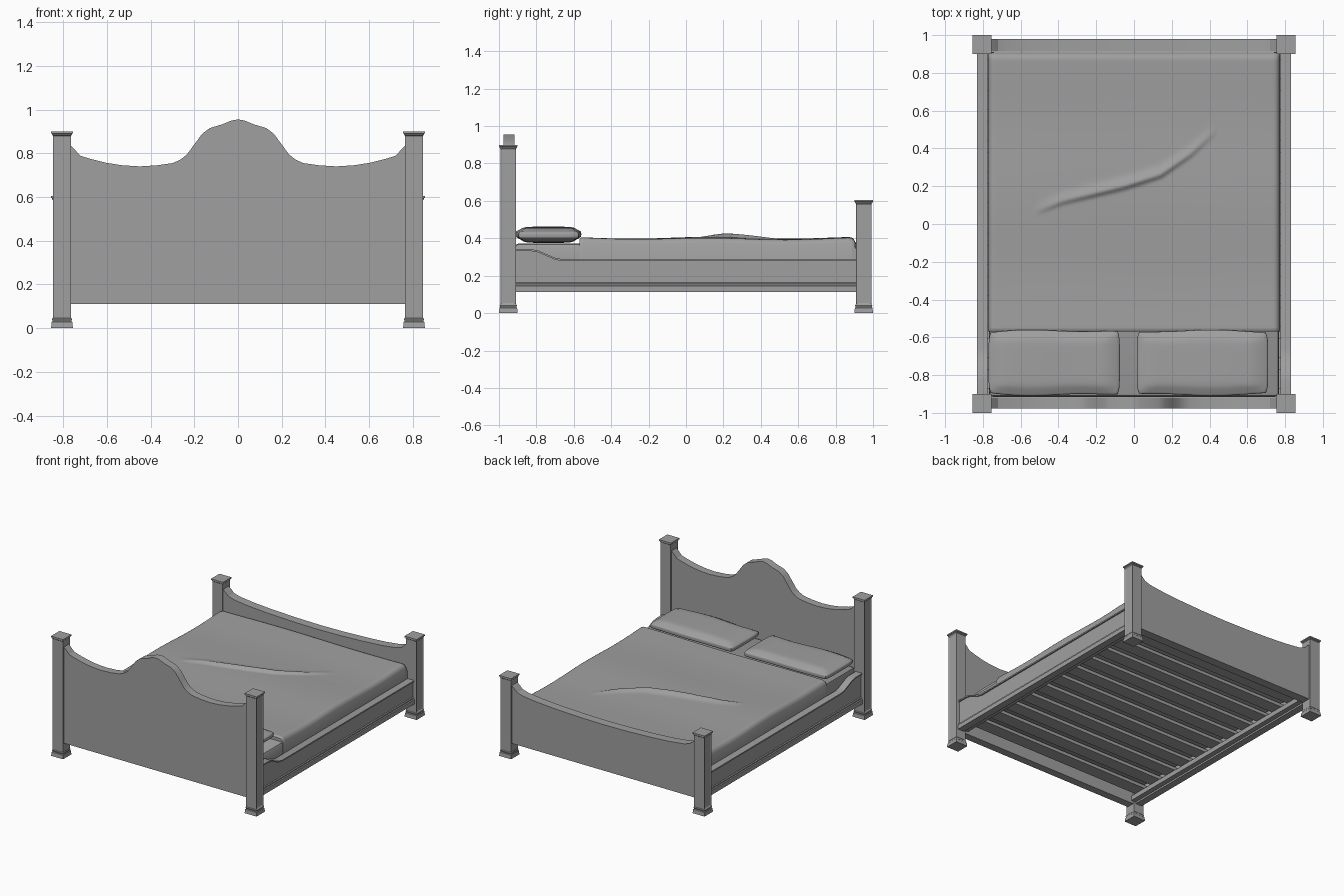
import bpy, bmesh, math

cube = bpy.data.objects.get("Cube")
if cube:
    bpy.data.objects.remove(cube, do_unlink=True)

grey = bpy.data.materials.new("plain grey")
grey.use_nodes = True
COLOUR = (0.35, 0.35, 0.35, 1)
grey.diffuse_color = COLOUR
grey.node_tree.nodes["Principled BSDF"].inputs["Base Color"].default_value = COLOUR


def finish(name, bm, angle=None):
    """Turn a bmesh into a named object, smooth if an angle is given."""
    bmesh.ops.recalc_face_normals(bm, faces=bm.faces)
    mesh = bpy.data.meshes.new(name)
    bm.to_mesh(mesh)
    bm.free()
    mesh.materials.append(grey)
    ob = bpy.data.objects.new(name, mesh)
    bpy.context.collection.objects.link(ob)
    if angle:
        bpy.ops.object.select_all(action='DESELECT')
        ob.select_set(True)
        bpy.context.view_layer.objects.active = ob
        bpy.ops.object.shade_smooth_by_angle(angle=math.radians(angle))
    return ob


def box(name, x0, x1, y0, y1, z0, z1, bevel=0, segments=2):
    bm = bmesh.new()
    bmesh.ops.create_cube(bm, size=1)
    for v in bm.verts:
        v.co = ((x0 + x1) / 2 + v.co.x * (x1 - x0),
                (y0 + y1) / 2 + v.co.y * (y1 - y0),
                (z0 + z1) / 2 + v.co.z * (z1 - z0))
    if bevel:
        bmesh.ops.bevel(bm, geom=bm.edges[:], offset=bevel, segments=segments,
                        profile=0.5, affect='EDGES')
    return finish(name, bm, 40 if bevel else None)


def extrude(name, outline, axis, a, b):
    """Extrude a 2D outline (u, z) from a to b along x or y."""
    bm = bmesh.new()
    rows = []
    for d in (a, b):
        rows.append([bm.verts.new((d, u, z) if axis == 'x' else (u, d, z))
                     for u, z in outline])
    n = len(outline)
    for row in rows:
        bm.faces.new(row)
    for i in range(n):
        j = (i + 1) % n
        bm.faces.new((rows[0][i], rows[0][j], rows[1][j], rows[1][i]))
    return finish(name, bm, 25)


def interpolate(points, t):
    for (x0, y0), (x1, y1) in zip(points, points[1:]):
        if t <= x1:
            return y0 + (y1 - y0) * (t - x0) / (x1 - x0)
    return points[-1][1]


# Square posts with moulded feet and caps
def post(name, cx, cy, h):
    profile = [(.05, 0), (.047, .028), (.043, .032), (.046, .042), (.042, .047),
               (.042, h - .02), (.046, h - .016), (.046, h - .011),
               (.05, h - .009), (.05, h)]
    bm = bmesh.new()
    rings = [[bm.verts.new((cx + sx * r, cy + sy * r, z))
              for sx, sy in ((-1, -1), (1, -1), (1, 1), (-1, 1))] for r, z in profile]
    for lower, upper in zip(rings, rings[1:]):
        for i in range(4):
            j = (i + 1) % 4
            bm.faces.new((lower[i], lower[j], upper[j], upper[i]))
    bm.faces.new(rings[0])
    bm.faces.new(rings[-1])
    bmesh.ops.recalc_face_normals(bm, faces=bm.faces)
    # shallow panel on the outer side of the shaft
    side = 1 if cx > 0 else -1
    panel = [f for f in bm.faces if f.normal.x * side > .99 and f.calc_area() > .02]
    bmesh.ops.inset_region(bm, faces=panel, thickness=.009, depth=-.004)
    return finish(name, bm)


for side, sx in (("left", 1), ("right", -1)):
    post(f"{side}_head_post", sx * .805, -.95, .9)
    post(f"{side}_foot_post", sx * .805, .95, .605)


# Headboard and footboard, each from half of a symmetrical top edge
def board(name, half, y0, y1):
    top = [(-x, z) for x, z in reversed(half) if x > 0] + half
    edge = half[-1][0]
    extrude(name, top + [(edge, .11), (-edge, .11)], 'y', y0, y1)


board("headboard", [(0, .955), (.03, .95), (.07, .933), (.13, .915), (.165, .888),
                    (.2, .84), (.235, .793), (.265, .77), (.3, .755), (.37, .745),
                    (.45, .74), (.53, .745), (.6, .756), (.67, .773), (.72, .788),
                    (.745, .815), (.77, .84)], -.977, -.918)
board("footboard", [(0, .455), (.2, .458), (.4, .466), (.55, .476), (.67, .49),
                    (.72, .505), (.745, .53), (.77, .55)], .913, .98)

# Side rails: slab, capping that follows the sweep, moulded skirting, slat ledge
sweep = [(-.91, .332), (-.83, .332), (-.79, .325), (-.74, .303), (-.7, .286),
         (-.66, .278), (.91, .278)]
cap = [(y, z + .01) for y, z in sweep]
for side, s in (("left", 1), ("right", -1)):
    extrude(f"{side}_rail", sweep + [(.91, .115), (-.91, .115)], 'x', s * .785, s * .82)
    extrude(f"{side}_rail_cap", cap + sweep[::-1], 'x', s * .776, s * .83)
    skirting = [(s * x, z) for x, z in ((.778, .112), (.832, .112), (.832, .145),
                                        (.826, .15), (.826, .158), (.818, .165),
                                        (.778, .165))]
    extrude(f"{side}_rail_skirting", skirting, 'y', -.91, .91)
    box(f"{side}_slat_ledge", *sorted((s * .74, s * .785)), -.91, .91, .125, .16)

# Cross slats
COUNT = 11
for i in range(COUNT):
    y = -.82 + i * 1.64 / (COUNT - 1)
    box(f"slat_{i + 1}", -.78, .78, y - .05, y + .05, .16, .185)

# Mattress
box("mattress", -.768, .768, -.915, .9, .2, .372, .02)

# Duvet: wavy sheet with rounded borders and one diagonal fold
fold = [(-.52, .065), (-.38, .12), (-.05, .2), (.14, .26), (.3, .37), (.43, .49)]
W, Y0, Y1 = .773, -.57, .908


def duvet_height(x, y):
    z = .4 + .005 * math.sin(7.5 * y + .6) + .003 * math.sin(5 * x + 3 * y)
    if fold[0][0] < x < fold[-1][0]:
        d = y - interpolate(fold, x)
        t = (x - fold[0][0]) / (fold[-1][0] - fold[0][0])
        z += .02 * math.sin(math.pi * t) ** .6 * math.exp(-(d / (.035 if d > 0 else .014)) ** 2)
    for gap, radius in ((W - abs(x), .035), (Y1 - y, .04), (y - Y0, .012)):
        if gap < radius:
            z -= radius * .8 * (1 - math.sqrt(max(0, 1 - (1 - gap / radius) ** 2)))
    return z


bm = bmesh.new()
bmesh.ops.create_grid(bm, x_segments=120, y_segments=130, size=1)
border = [e for e in bm.edges if e.is_boundary]
for v in bm.verts:
    x = v.co.x * W
    y = (Y0 + Y1) / 2 + v.co.y * (Y1 - Y0) / 2
    v.co = (x, y, duvet_height(x, y))
skirt = bmesh.ops.extrude_edge_only(bm, edges=border)["geom"]
for v in skirt:
    if isinstance(v, bmesh.types.BMVert):
        v.co.z = .215
finish("duvet", bm, 50)


# Pillows: softened slabs with gently puffed, uneven edges
def pillow(name, x0, x1, phase):
    cx, cy, hx, hy = (x0 + x1) / 2, -.735, (x1 - x0) / 2, .17
    bm = bmesh.new()
    bmesh.ops.create_cube(bm, size=2)
    bmesh.ops.subdivide_edges(bm, edges=bm.edges[:], cuts=15, use_grid_fill=True)
    for v in bm.verts:
        u, w, t = v.co
        pinch = 1 - .055 * abs(t) ** 4
        corner = 1 - .035 * (abs(u) * abs(w)) ** 6
        ripple = .005 * math.sin(4 * u + phase) * w
        crown = 1 - .45 * max(abs(u) ** 14, abs(w) ** 8)
        v.co = (cx + u * hx * pinch * corner,
                cy + w * hy * (1 - .1 * abs(t) ** 4) * corner + ripple,
                .419 + t * .04 * crown + .003 * math.sin(3 * u + phase))
    finish(name, bm, 50)


pillow("left_pillow", .015, .71, 1)
pillow("right_pillow", -.77, -.075, 3)
